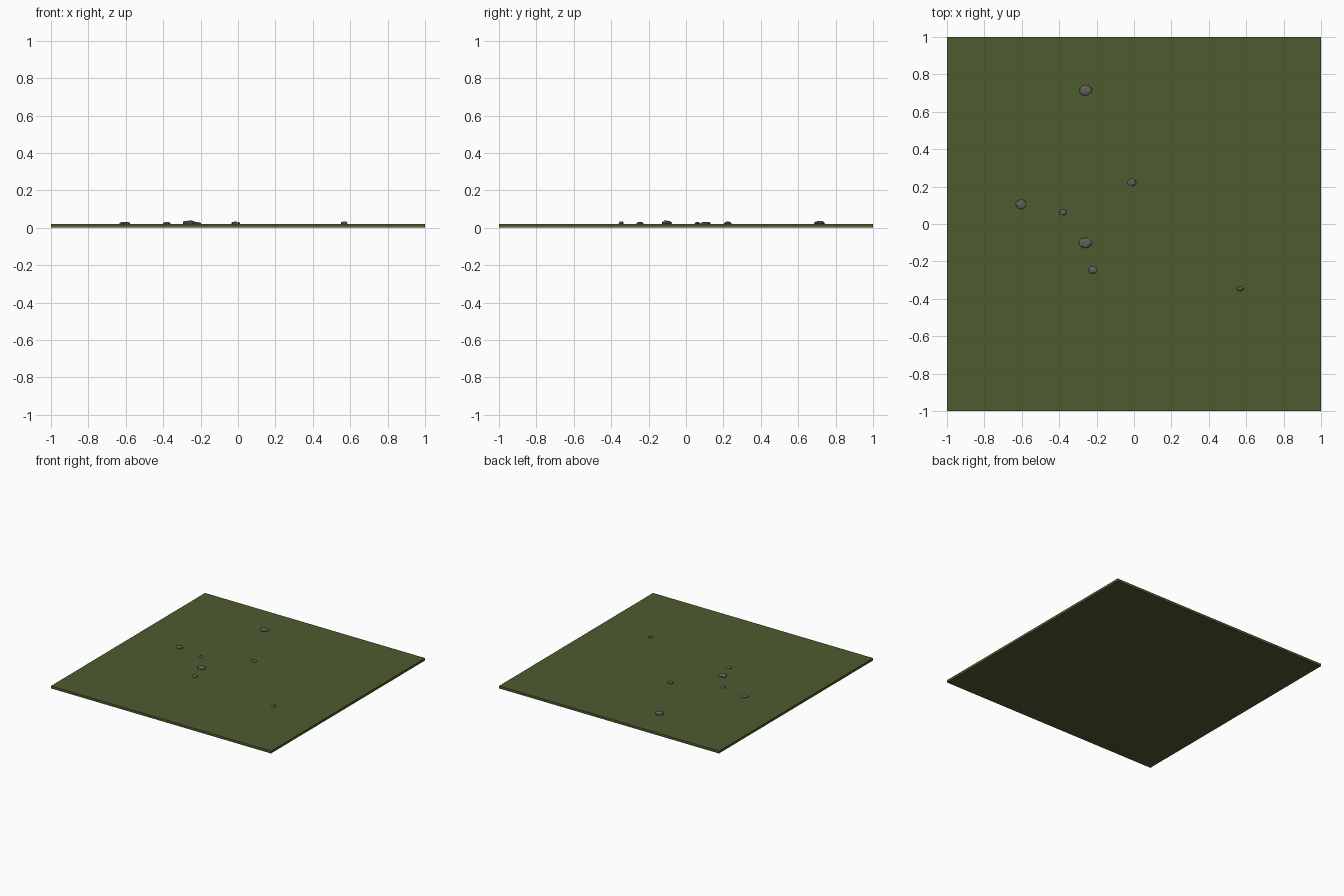
import bpy, bmesh, random
from mathutils import Vector

if "Cube" in bpy.data.objects:
    bpy.data.objects.remove(bpy.data.objects["Cube"])

random.seed(4)


def material(name, rgb):
    m = bpy.data.materials.new(name)
    m.diffuse_color = (*rgb, 1)
    m.use_nodes = True
    m.node_tree.nodes["Principled BSDF"].inputs["Base Color"].default_value = m.diffuse_color
    return m


grass = material("moss_green", (0.075, 0.105, 0.030))
stone = material("stone_grey", (0.125, 0.115, 0.108))


def finish(bm, name, mat, loc):
    me = bpy.data.meshes.new(name)
    bm.to_mesh(me)
    bm.free()
    me.materials.append(mat)
    ob = bpy.data.objects.new(name, me)
    ob.location = loc
    bpy.context.collection.objects.link(ob)
    return ob


# thin square ground tile
bm = bmesh.new()
bmesh.ops.create_cube(bm, size=1)
bmesh.ops.scale(bm, vec=(2, 2, 0.02), verts=bm.verts)
finish(bm, "ground_tile", grass, (0, 0, 0.01))


# faceted pebble, flattened and partly sunk in the ground
def pebble(i, x, y, w, d, top):
    bm = bmesh.new()
    bmesh.ops.create_icosphere(bm, subdivisions=2, radius=1)
    for v in bm.verts:
        v.co *= random.uniform(0.9, 1.06)
    half_h = (top - 0.012) / 2
    bmesh.ops.scale(bm, vec=Vector((w / 2, d / 2, half_h)), verts=bm.verts)
    finish(bm, f"pebble_{i}", stone, (x, y, top - half_h))


# x, y, width, depth, top height
pebbles = [
    (-0.26, 0.715, 0.070, 0.060, 0.037),
    (-0.012, 0.223, 0.050, 0.042, 0.033),
    (-0.603, 0.105, 0.060, 0.055, 0.033),
    (-0.381, 0.062, 0.040, 0.033, 0.031),
    (-0.262, -0.102, 0.072, 0.057, 0.039),
    (-0.22, -0.246, 0.050, 0.040, 0.031),
    (0.568, -0.346, 0.036, 0.028, 0.035),
]
for i, p in enumerate(pebbles):
    pebble(i + 1, *p)
